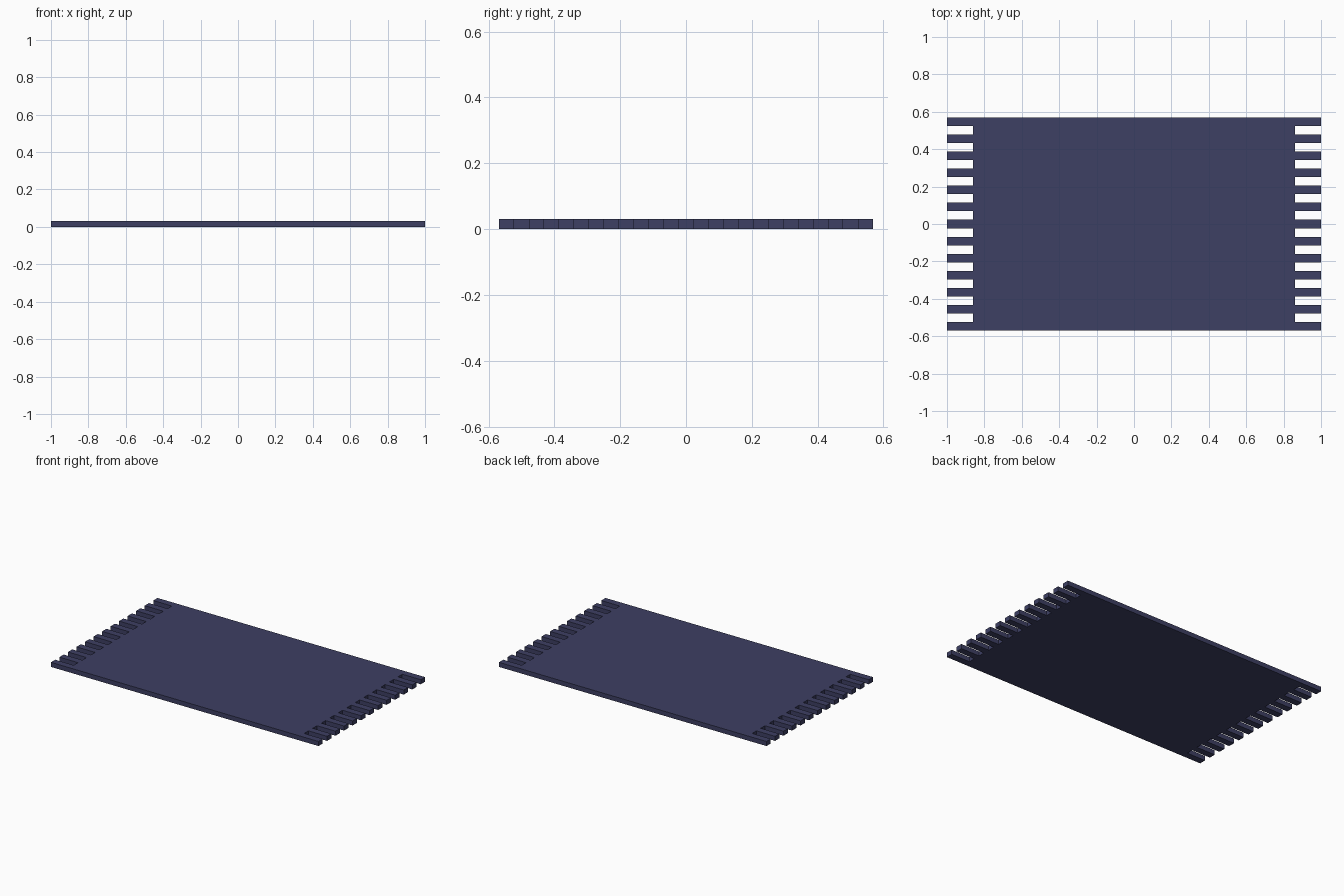
import bpy, bmesh

if "Cube" in bpy.data.objects:
    bpy.data.objects.remove(bpy.data.objects["Cube"])

HALF_X, INNER_X, HALF_Y, THICK = 1.0, 0.861, 0.569, 0.031
TASSELS = 13
STEPS = 2 * TASSELS - 1            # tassels and gaps share one width
STEP = 2 * HALF_Y / STEPS

# Comb-shaped outline: right fringe going up, then left fringe going down
right = []
for i in range(STEPS):
    x = HALF_X if i % 2 == 0 else INNER_X
    right += [(x, -HALF_Y + i * STEP), (x, -HALF_Y + (i + 1) * STEP)]
outline = right + [(-x, y) for x, y in reversed(right)]

# Extrude the outline into a solid mat
bm = bmesh.new()
face = bm.faces.new([bm.verts.new((x, y, 0)) for x, y in outline])
ext = bmesh.ops.extrude_face_region(bm, geom=[face], use_keep_orig=True)
verts = [g for g in ext["geom"] if isinstance(g, bmesh.types.BMVert)]
bmesh.ops.translate(bm, vec=(0, 0, THICK), verts=verts)
bmesh.ops.recalc_face_normals(bm, faces=bm.faces)

mesh = bpy.data.meshes.new("fringed_rug")
bm.to_mesh(mesh)
bm.free()
rug = bpy.data.objects.new("fringed_rug", mesh)
bpy.context.collection.objects.link(rug)

# Dark indigo cloth
mat = bpy.data.materials.new("indigo_cloth")
mat.diffuse_color = (0.047, 0.05, 0.125, 1)
mat.use_nodes = True
mat.node_tree.nodes["Principled BSDF"].inputs["Base Color"].default_value = mat.diffuse_color
mesh.materials.append(mat)
